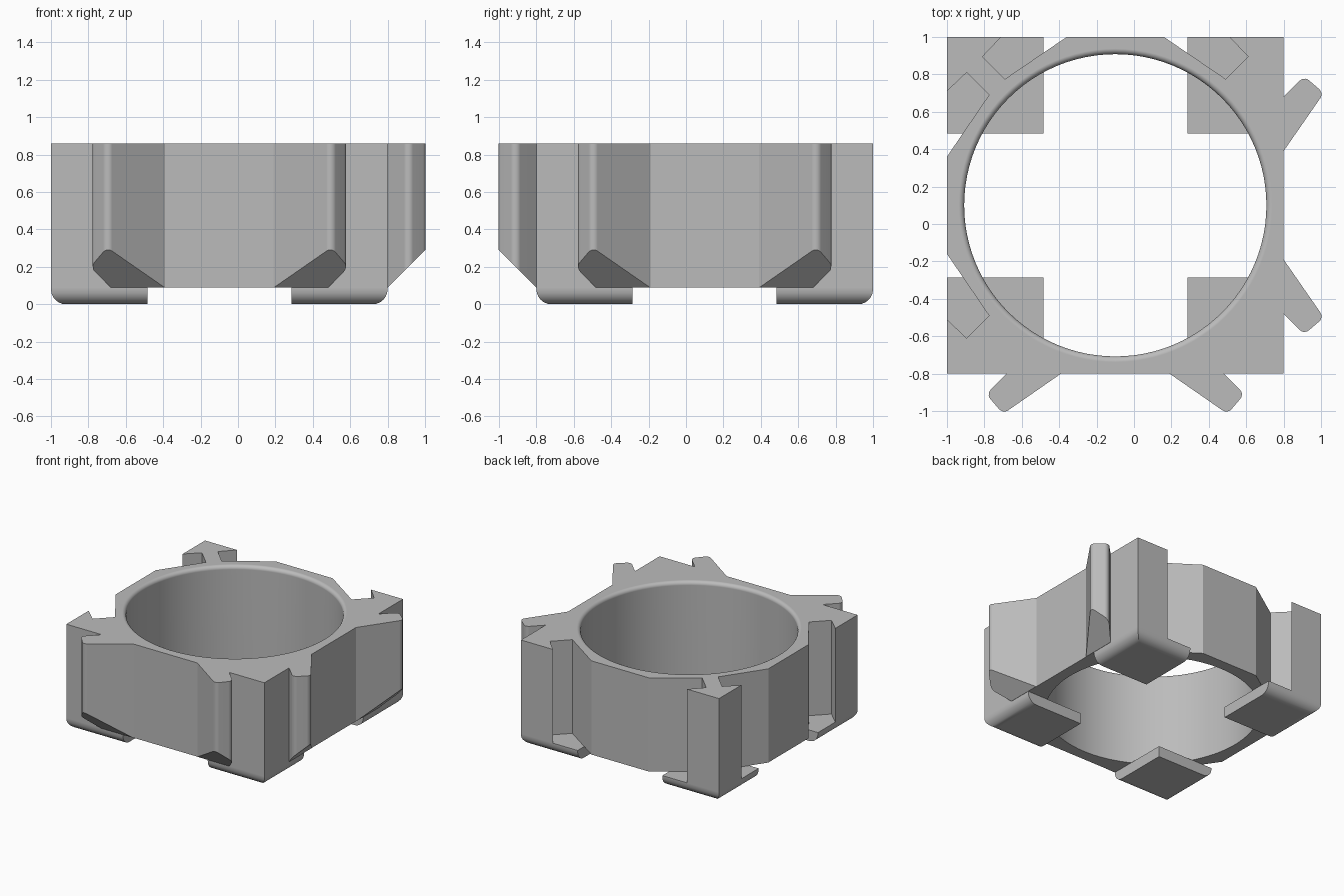
import bpy, bmesh
from math import pi, sin, cos
from mathutils import Matrix, Vector

if "Cube" in bpy.data.objects:
    bpy.data.objects.remove(bpy.data.objects["Cube"])

HALF = 0.9             # half width of the square housing
BASE, TOP = 0.09, 0.86  # housing floor and top
HOLE = 0.808           # bore radius
LIP = 0.03             # rounding of the bore's top edge
FOOT = 0.515           # foot width

grey = bpy.data.materials.new("plain_grey")
grey.use_nodes = True
grey.diffuse_color = (0.5, 0.5, 0.5, 1)
grey.node_tree.nodes["Principled BSDF"].inputs["Base Color"].default_value = (0.5, 0.5, 0.5, 1)


def make_object(name, bm):
    bmesh.ops.recalc_face_normals(bm, faces=bm.faces)
    mesh = bpy.data.meshes.new(name)
    bm.to_mesh(mesh)
    bm.free()
    mesh.materials.append(grey)
    obj = bpy.data.objects.new(name, mesh)
    bpy.context.collection.objects.link(obj)
    return obj


def prism(points, offset):
    """Extrude a closed outline of 3D points along an offset."""
    bm = bmesh.new()
    face = bm.faces.new([bm.verts.new(p) for p in points])
    out = bmesh.ops.extrude_face_region(bm, geom=[face])
    moved = [g for g in out["geom"] if isinstance(g, bmesh.types.BMVert)]
    bmesh.ops.translate(bm, verts=moved, vec=offset)
    return bm


def combine(target, other, operation):
    """Apply a boolean and discard the second object."""
    other.hide_render = True
    bpy.context.view_layer.objects.active = target
    mod = target.modifiers.new("combine", "BOOLEAN")
    mod.operation, mod.solver, mod.object = operation, "EXACT", other
    bpy.ops.object.modifier_apply(modifier=mod.name)
    bpy.data.objects.remove(other)


# Housing outline: hooked tabs on front and left, matching sockets behind and right
tab = [(-0.58, 0), (-0.69, 0.11), (-0.6, 0.215), (-0.29, 0)]
socket = [(-0.61, 0), (-0.71, -0.105), (-0.59, -0.225), (-0.26, 0)]
outline = []
for i, hook in enumerate((tab, tab, socket, socket)):
    side = [(-HALF, 0)] + hook + [(-u, d) for u, d in reversed(hook)]
    turn = Matrix.Rotation(i * pi / 2, 3, "Z")
    outline += [turn @ Vector((u, -HALF - d, BASE)) for u, d in side]
bm = prism(outline, (0, 0, TOP - BASE))

# Round the tab tips
tips = [e for e in bm.edges
        if abs(e.verts[0].co.z - e.verts[1].co.z) > 0.5
        and max(abs(e.verts[0].co.x), abs(e.verts[0].co.y)) > HALF + 0.05]
bmesh.ops.bevel(bm, geom=tips, offset=0.033, segments=5, profile=0.5, affect="EDGES")
housing = make_object("ring_housing", bm)

# Sloping undersides of the tabs
for i in range(2):
    wedge = [(-0.8, -HALF - 0.001, BASE - 0.001), (-0.8, -HALF - 0.4, BASE + 0.398),
             (-0.8, -HALF - 0.4, BASE - 0.001)]
    bm = prism(wedge, (1.6, 0, 0))
    bmesh.ops.rotate(bm, verts=bm.verts, cent=(0, 0, 0),
                     matrix=Matrix.Rotation(i * pi / 2, 3, "Z"))
    combine(housing, make_object("tab_slope_cutter", bm), "DIFFERENCE")

# Round bore with a softened top edge
profile = [(0, 0), (HOLE, 0)]
for k in range(6):
    a = k / 5 * pi / 2
    profile.append((HOLE + LIP * (1 - cos(a)), TOP - LIP + LIP * sin(a)))
profile += [(HOLE + LIP, 1), (0, 1)]
bm = bmesh.new()
verts = [bm.verts.new((r, 0, z)) for r, z in profile]
edges = [bm.edges.new(pair) for pair in zip(verts, verts[1:])]
bmesh.ops.spin(bm, geom=verts + edges, cent=(0, 0, 0), axis=(0, 0, 1),
               angle=2 * pi, steps=96)
bmesh.ops.remove_doubles(bm, verts=bm.verts, dist=0.0001)
combine(housing, make_object("bore_cutter", bm), "DIFFERENCE")

# Corner feet, rounded under their two outer edges
for sx in (-1, 1):
    for sy in (-1, 1):
        bm = bmesh.new()
        mid = HALF - FOOT / 2
        bmesh.ops.create_cube(bm, size=1)
        bmesh.ops.scale(bm, verts=bm.verts, vec=(FOOT, FOOT, BASE))
        bmesh.ops.translate(bm, verts=bm.verts, vec=(sx * mid, sy * mid, BASE / 2))
        outer = []
        for e in bm.edges:
            c = (e.verts[0].co + e.verts[1].co) / 2
            if c.z < 0.01 and max(c.x * sx, c.y * sy) > HALF - 0.01:
                outer.append(e)
        bmesh.ops.bevel(bm, geom=outer, offset=0.08, segments=6, profile=0.5, affect="EDGES")
        combine(housing, make_object("corner_foot", bm), "UNION")

# Place, then shade smooth with crisp edges and flat large faces
housing.data.transform(Matrix.Translation((-0.1, 0.1, 0)))
bpy.ops.object.select_all(action="DESELECT")
housing.select_set(True)
bpy.context.view_layer.objects.active = housing
bpy.ops.object.shade_smooth_by_angle(angle=pi / 6)
weighted = housing.modifiers.new("flat_faces", "WEIGHTED_NORMAL")
weighted.keep_sharp = True
